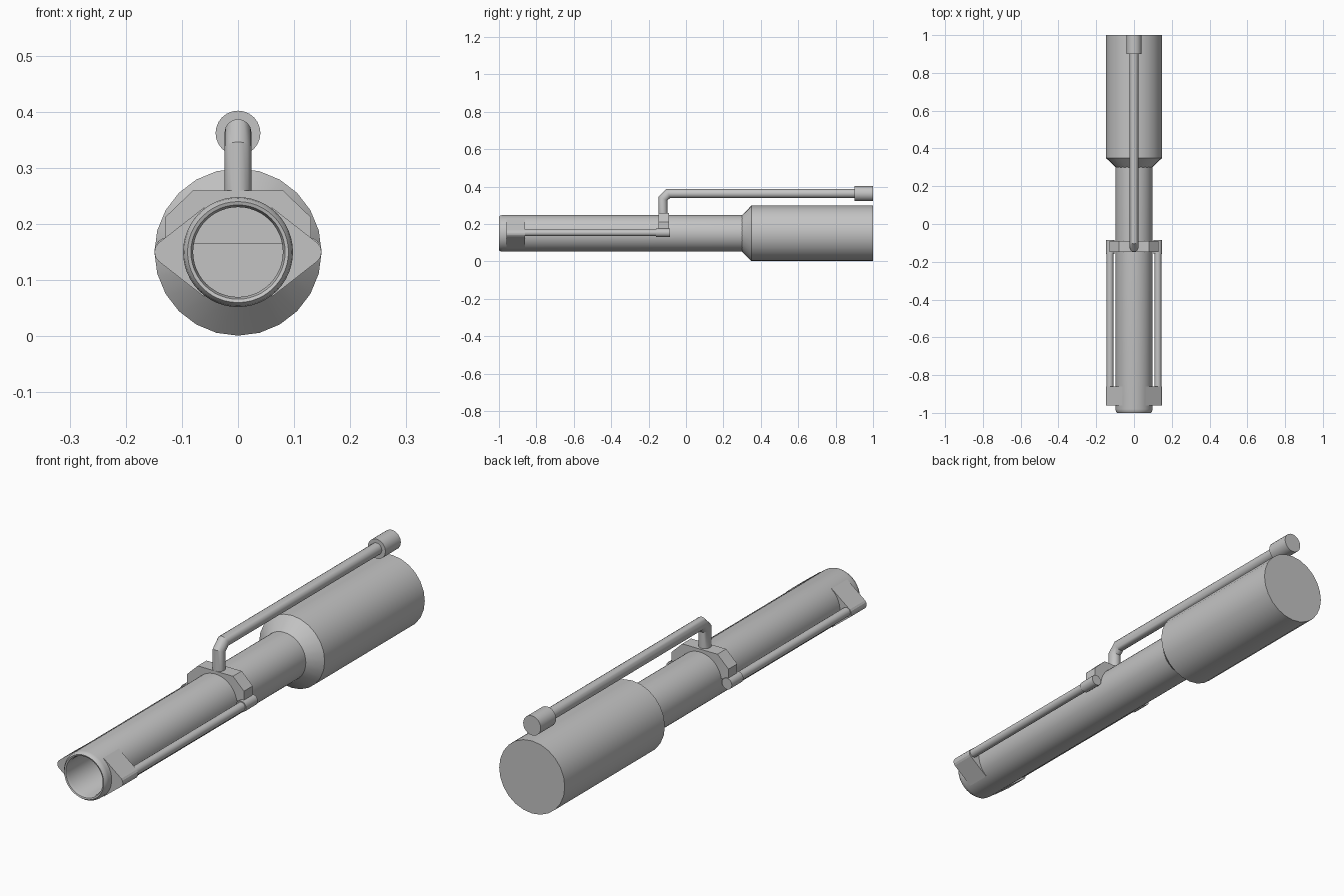
import bpy, bmesh, math
from mathutils import Vector

cube = bpy.data.objects.get("Cube")
if cube:
    bpy.data.objects.remove(cube, do_unlink=True)

grey = bpy.data.materials.new("light_grey_metal")
grey.use_nodes = True
GREY = (0.55, 0.55, 0.55, 1)
grey.diffuse_color = GREY
grey.node_tree.nodes["Principled BSDF"].inputs["Base Color"].default_value = GREY

AXIS = 0.15  # height of the barrel's centre line


def loft(name, rings, smooth=True):
    """Skin a list of equal-length point rings and cap both ends."""
    bm = bmesh.new()
    loops = [[bm.verts.new(p) for p in ring] for ring in rings]
    n = len(loops[0])
    for a, b in zip(loops, loops[1:]):
        for i in range(n):
            j = (i + 1) % n
            bm.faces.new((a[i], a[j], b[j], b[i]))
    bm.faces.new(loops[0])
    bm.faces.new(loops[-1])
    bmesh.ops.recalc_face_normals(bm, faces=bm.faces)
    mesh = bpy.data.meshes.new(name)
    bm.to_mesh(mesh)
    bm.free()
    mesh.materials.append(grey)
    obj = bpy.data.objects.new(name, mesh)
    bpy.context.collection.objects.link(obj)
    if smooth:
        bpy.ops.object.select_all(action='DESELECT')
        obj.select_set(True)
        bpy.context.view_layer.objects.active = obj
        bpy.ops.object.shade_smooth_by_angle(angle=math.radians(32))
    return obj


def turned(name, profile, sides, x=0, z=AXIS):
    """Revolve (y, radius) pairs about an axis along y."""
    angles = [2 * math.pi * i / sides for i in range(sides)]
    return loft(name, [[(x + r * math.sin(a), y, z + r * math.cos(a)) for a in angles]
                       for y, r in profile])


def plate(name, outline, y0, y1, side=1):
    """Extrude an (x, z) outline along y."""
    return loft(name, [[(side * x, y, AXIS + z) for x, z in outline] for y in (y0, y1)], False)


def pipe(name, path, radius, sides=16):
    """Sweep a circle along a path in the yz plane with mitred bends."""
    pts = [Vector((0, y, z)) for y, z in path]
    rings = []
    for i, p in enumerate(pts):
        before = (p - pts[i - 1]).normalized() if i else (pts[1] - p).normalized()
        after = (pts[i + 1] - p).normalized() if i + 1 < len(pts) else before
        tangent = (before + after).normalized()
        across = Vector((1, 0, 0)).cross(tangent) / tangent.dot(before)
        rings.append([p + radius * (Vector((math.cos(a), 0, 0)) + across * math.sin(a))
                      for a in (2 * math.pi * k / sides for k in range(sides))])
    return loft(name, rings)


# Hollow barrel with a rounded muzzle lip
turned("barrel", [(0.31, 0.098), (-0.98, 0.098), (-0.992, 0.096), (-1, 0.09),
                  (-0.998, 0.084), (-0.985, 0.08), (0.28, 0.08)], 48)

# Wide rear housing with a tapered shoulder
turned("rear_housing", [(0.3, 0.098), (0.35, 0.149), (1, 0.149)], 24)

# Muzzle lugs, side rods and their end sockets
lug = [(0.06, 0.08), (0.142, 0.016), (0.147, 0.009), (0.149, 0),
       (0.147, -0.009), (0.142, -0.016), (0.06, -0.08), (0.085, 0)]
for label, side in (("left", 1), ("right", -1)):
    plate(label + "_muzzle_lug", lug, -0.96, -0.86, side)
    turned(label + "_side_rod", [(-0.88, 0.018), (-0.14, 0.018)], 16, 0.127 * side, AXIS + 0.003)
    turned(label + "_rod_socket", [(-0.16, 0.023), (-0.085, 0.023)], 16, 0.126 * side, AXIS + 0.003)

# Chamfered saddle clamp over the barrel
half = [(0.08, 0.11), (0.13, 0.062), (0.13, 0.015), (0.09, 0.015)]
saddle = half + [(-x, z) for x, z in reversed(half)]
plate("saddle_clamp", saddle, -0.147, -0.09)

# Bent upper pipe and its rear knob
pipe("upper_pipe", [(-0.123, 0.25), (-0.123, 0.336), (-0.095, 0.363), (0.92, 0.363)], 0.024)
turned("pipe_knob", [(0.9, 0.04), (1, 0.04)], 24, 0, 0.362)
